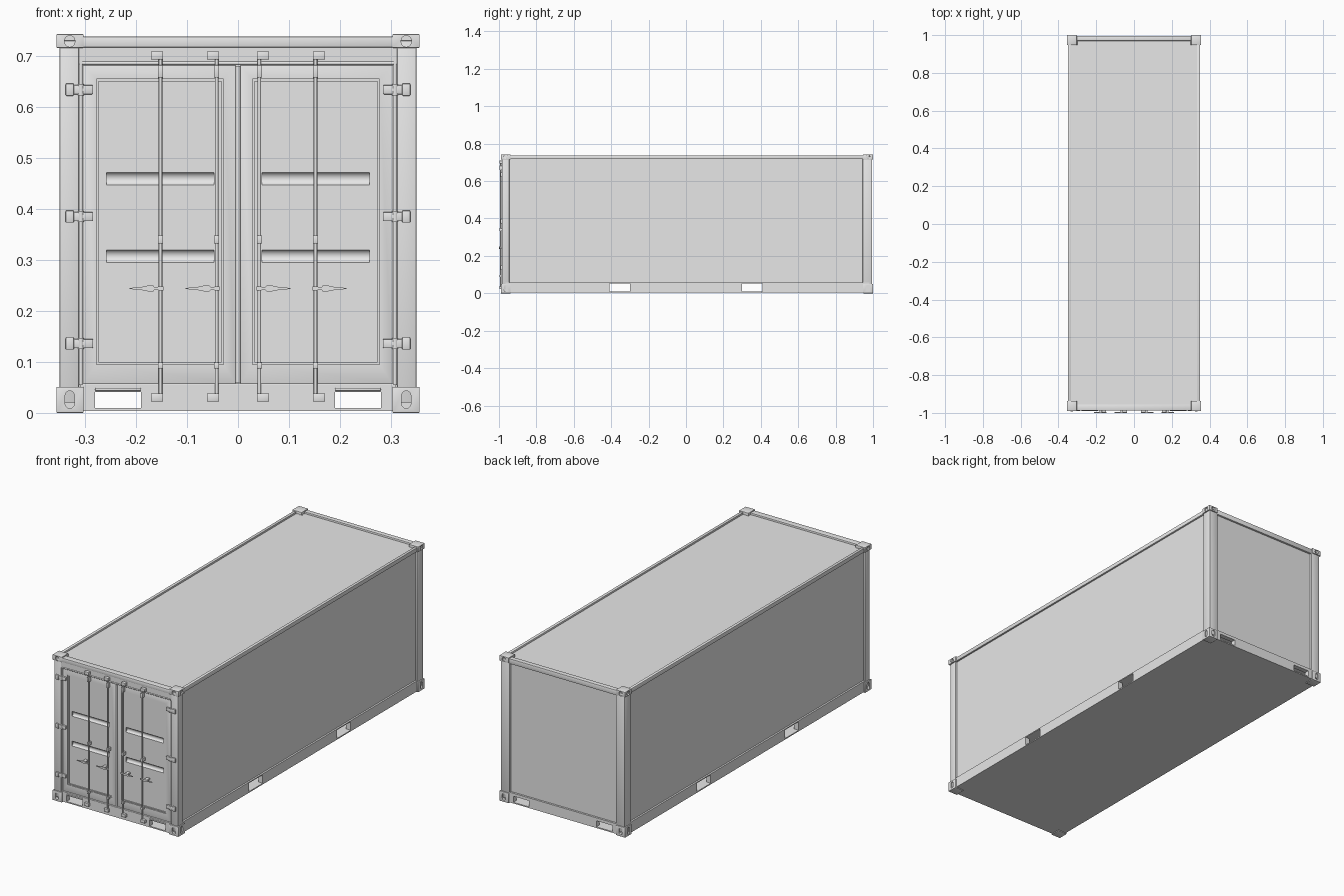
import bpy, bmesh, math
from mathutils import Matrix

cube = bpy.data.objects.get("Cube")
if cube:
    bpy.data.objects.remove(cube, do_unlink=True)

paint = bpy.data.materials.new("light_grey_paint")
paint.use_nodes = True
GREY = (0.8, 0.8, 0.8, 1)
paint.diffuse_color = GREY
paint.node_tree.nodes["Principled BSDF"].inputs["Base Color"].default_value = GREY


def finish(name, bm, smooth=False):
    bmesh.ops.recalc_face_normals(bm, faces=bm.faces)
    mesh = bpy.data.meshes.new(name)
    bm.to_mesh(mesh)
    bm.free()
    obj = bpy.data.objects.new(name, mesh)
    bpy.context.collection.objects.link(obj)
    mesh.materials.append(paint)
    if smooth:
        activate(obj)
        bpy.ops.object.shade_smooth_by_angle(angle=math.radians(40))
    return obj


def activate(obj):
    bpy.ops.object.select_all(action="DESELECT")
    obj.select_set(True)
    bpy.context.view_layer.objects.active = obj


def box(name, xs, ys, zs, bevel=0):
    bm = bmesh.new()
    bmesh.ops.create_cube(bm, size=1)
    for v in bm.verts:
        for i, span in enumerate((xs, ys, zs)):
            lo, hi = min(span), max(span)
            v.co[i] = lo if v.co[i] < 0 else hi
    if bevel:
        bmesh.ops.bevel(bm, geom=bm.edges[:], offset=bevel, segments=2,
                        affect="EDGES", profile=0.5)
    return finish(name, bm, bevel > 0)


def rod(name, axis, centre, length, radius, sides=12):
    bm = bmesh.new()
    bmesh.ops.create_cone(bm, cap_ends=True, segments=sides, radius1=radius,
                          radius2=radius, depth=length)
    turn = {"X": Matrix.Rotation(math.pi / 2, 4, "Y"),
            "Y": Matrix.Rotation(math.pi / 2, 4, "X"), "Z": Matrix()}[axis]
    bmesh.ops.transform(bm, matrix=Matrix.Translation(centre) @ turn, verts=bm.verts)
    return finish(name, bm, True)


def prism(name, points, y0, y1):
    """Outline in x and z, extruded along y."""
    bm = bmesh.new()
    face = bm.faces.new([bm.verts.new((x, y0, z)) for x, z in points])
    new = bmesh.ops.extrude_face_region(bm, geom=[face])["geom"]
    for v in new:
        if isinstance(v, bmesh.types.BMVert):
            v.co.y = y1
    return finish(name, bm)


def slot(axis, centre, half_w, half_h, depth):
    """Upright rounded hole cutter, facing along x or y."""
    pts = []
    for i in range(24):
        a = math.tau * (i + 0.5) / 24
        pts.append((half_w * math.cos(a),
                    half_w * math.sin(a) + math.copysign(half_h - half_w, math.sin(a))
                    if half_h > half_w else half_w * math.sin(a)))
    cutter = prism("slot_cutter", pts, -depth, depth)
    turn = Matrix.Rotation(math.pi / 2, 4, "Z") if axis == "X" else Matrix()
    cutter.data.transform(Matrix.Translation(centre) @ turn)
    return cutter


def cut(obj, cutters):
    activate(obj)
    for c in cutters:
        c.hide_render = True
        mod = obj.modifiers.new("cut", "BOOLEAN")
        mod.operation, mod.solver, mod.object = "DIFFERENCE", "EXACT", c
        bpy.ops.object.modifier_apply(modifier=mod.name)
        bpy.data.objects.remove(c, do_unlink=True)
    return obj


# Main body and underside
box("cargo_body", (-0.341, 0.341), (-0.96, 0.985), (0.055, 0.729))
box("bottom_plate", (-0.345, 0.345), (-0.975, 0.985), (0.004, 0.009))

# End sills with fork pockets
for name, y0, y1 in (("front_sill", -0.985, -0.96), ("back_sill", 0.97, 0.995)):
    sill = box(name, (-0.31, 0.31), (y0, y1), (0.004, 0.056))
    cut(sill, [box("pocket_cutter", (s * 0.19, s * 0.28), (y0 - 0.1, y1 + 0.1),
                   (0.01, 0.041)) for s in (-1, 1)])

# Header and end rails
box("front_top_rail", (-0.31, 0.31), (-0.987, -0.955), (0.717, 0.738), 0.002)
box("front_header", (-0.312, 0.312), (-0.982, -0.95), (0.684, 0.718))
rod("header_bead", "X", (0, -0.98, 0.686), 0.61, 0.004)
rod("sill_bead", "X", (0, -0.98, 0.054), 0.61, 0.004)
box("back_top_rail", (-0.31, 0.31), (0.97, 0.995), (0.712, 0.738), 0.002)
rod("door_centre_seal", "Z", (0, -0.98, 0.37), 0.62, 0.005)

for s in (-1, 1):
    side = "left" if s > 0 else "right"

    # Side rails, the lower with two fork pockets
    rail = box(side + "_bottom_rail", (s * 0.325, s * 0.35), (-0.965, 0.98), (0.004, 0.058))
    cut(rail, [box("pocket_cutter", (s * 0.25, s * 0.4), (t * 0.3, t * 0.41),
                   (0.01, 0.053)) for t in (-1, 1)])
    box(side + "_top_rail", (s * 0.334, s * 0.35), (-0.965, 0.98), (0.717, 0.738), 0.002)

    # Corner posts
    box(side + "_front_post", (s * 0.312, s * 0.35), (-0.985, -0.945), (0.02, 0.73), 0.002)
    box(side + "_back_post", (s * 0.3, s * 0.35), (0.945, 0.995), (0.02, 0.73), 0.002)
    rod(side + "_door_edge_rod", "Z", (s * 0.308, -0.978, 0.37), 0.63, 0.004)
    box(side + "_pocket_lip", (s * 0.19, s * 0.28), (-0.989, -0.98), (0.043, 0.049), 0.002)

    # Corner castings with lashing holes
    for end, y0, y1 in (("front", -0.99, -0.937), ("back", 0.947, 1.0)):
        face_y = y0 if end == "front" else y1
        mid_y = (y0 + y1) / 2
        for level, z0, z1, zc, hw, hh in (("bottom", 0, 0.051, 0.026, 0.009, 0.017),
                                          ("top", 0.716, 0.743, 0.729, 0.01, 0.011)):
            casting = box(f"{side}_{end}_{level}_casting", (s * 0.303, s * 0.356),
                          (y0, y1), (z0, z1), 0.0015)
            cut(casting, [slot("Y", (s * 0.33, face_y, zc), hw, hh, 0.014),
                          slot("X", (s * 0.356, mid_y, zc), hw, hh, 0.014)])

    # Door leaf with recessed panel and two pressed grooves
    leaf = box(side + "_door", (s * 0.004, s * 0.304), (-0.979, -0.955), (0.056, 0.682), 0.0015)
    cutters = [box("panel_cutter", (s * 0.028, s * 0.278), (-1.1, -0.972), (0.095, 0.655))]
    for z in (0.3075, 0.4595):
        cutters.append(rod("groove_cutter", "X", (s * 0.1525, -0.977, z), 0.211, 0.0135, 24))
    cut(leaf, cutters)
    for x in (0.03, 0.276):
        box(side + "_panel_seal", (s * (x - 0.0025), s * (x + 0.0025)),
            (-0.976, -0.97), (0.095, 0.655))
    for z in (0.0975, 0.6525):
        box(side + "_panel_seal", (s * 0.028, s * 0.278), (-0.976, -0.97),
            (z - 0.0025, z + 0.0025))

    # Hinges
    for z in (0.136, 0.385, 0.634):
        box(side + "_hinge_strap", (s * 0.284, s * 0.33), (-0.989, -0.978),
            (z - 0.009, z + 0.009), 0.002)
        box(side + "_hinge_lug", (s * 0.322, s * 0.338), (-0.992, -0.98),
            (z - 0.012, z + 0.012), 0.002)
        rod(side + "_hinge_pin", "Z", (s * 0.308, -0.985, z), 0.022, 0.006)

    # Locking bars with brackets, keepers and handles
    for bx in (0.042, 0.152):
        x = s * bx
        rod(side + "_locking_bar", "Z", (x, -0.99, 0.366), 0.67, 0.0035)
        for z in (0.03, 0.701):
            box(side + "_bar_keeper", (s * (bx - 0.005), s * (bx + 0.019)),
                (-0.998, -0.98), (z - 0.008, z + 0.008), 0.0015)
        for z, h in ((0.093, 0.006), (0.34, 0.008), (0.67, 0.012)):
            box(side + "_bar_bracket", (x - 0.005, x + 0.005), (-0.997, -0.972),
                (z - h, z + h), 0.001)
        profile = [(-0.006, 0.004), (0.012, 0.003), (0.014, 0.006), (0.034, 0.005),
                   (0.036, 0.003), (0.061, 0.001)]
        outline = profile + [(px, -pz) for px, pz in reversed(profile)]
        prism(side + "_bar_handle", [(x + s * px, 0.244 + pz) for px, pz in outline],
              -1.0, -0.994)
        box(side + "_handle_catch", (s * (bx + 0.014), s * (bx + 0.03)),
            (-0.996, -0.97), (0.24, 0.248))
